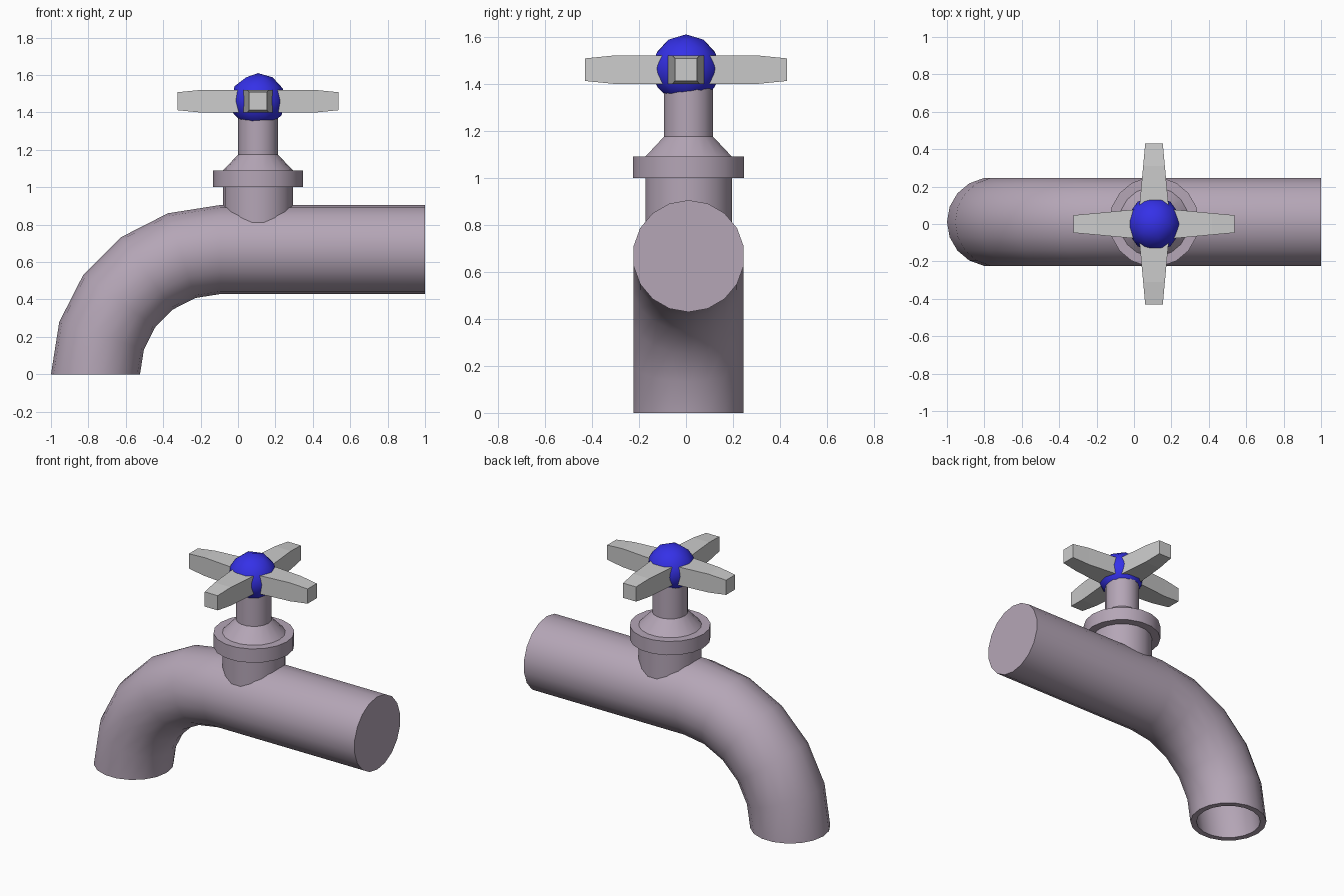
import bpy, bmesh, math
from math import sin, cos, pi

if "Cube" in bpy.data.objects:
    bpy.data.objects.remove(bpy.data.objects["Cube"])

SIDES = 18
CX, CY = 0.107, 0.011        # valve axis x, pipe centre line y


def material(name, rgb):
    m = bpy.data.materials.new(name)
    m.diffuse_color = (*rgb, 1)
    m.use_nodes = True
    m.node_tree.nodes["Principled BSDF"].inputs["Base Color"].default_value = m.diffuse_color
    return m


def finish(bm, name, mat=None, smooth=None):
    bmesh.ops.recalc_face_normals(bm, faces=bm.faces)
    me = bpy.data.meshes.new(name)
    bm.to_mesh(me)
    bm.free()
    ob = bpy.data.objects.new(name, me)
    bpy.context.collection.objects.link(ob)
    if mat:
        me.materials.append(mat)
    if smooth:
        bpy.ops.object.select_all(action='DESELECT')
        ob.select_set(True)
        bpy.context.view_layer.objects.active = ob
        bpy.ops.object.shade_smooth_by_angle(angle=math.radians(smooth))
    return ob


def skin(rings):
    """Closed solid through a list of point rings."""
    bm = bmesh.new()
    loops = [[bm.verts.new(p) for p in ring] for ring in rings]
    for a, b in zip(loops, loops[1:]):
        for i in range(len(a)):
            j = (i + 1) % len(a)
            bm.faces.new((a[i], a[j], b[j], b[i]))
    bm.faces.new(loops[0][::-1])
    bm.faces.new(loops[-1])
    return bm


metal = material("mauve_metal", (0.46, 0.38, 0.47))
blue = material("blue", (0.035, 0.03, 0.8))


# Spout pipe: straight run, quarter bend, hollow mouth
def pipe_ring(x, a, r):
    R = 0.667
    ring = []
    for k in range(SIDES):
        t = 2 * pi * k / SIDES
        d = R + r * cos(t)
        ring.append((x - d * sin(a), CY + r * sin(t), d * cos(a)))
    return ring


rings = [pipe_ring(1.0, 0, 0.238)]
rings += [pipe_ring(-0.095, math.radians(18 * i), 0.238) for i in range(6)]
rings += [pipe_ring(-0.095, math.radians(18 * i), 0.2) for i in (5, 4, 3)]
finish(skin(rings), "spout_pipe", metal, 40)

# Valve body: neck, collar, cone and stem turned from one profile
profile = [(0.187, 0.7), (0.187, 1.0), (0.24, 1.0), (0.24, 1.09),
           (0.187, 1.09), (0.106, 1.175), (0.106, 1.4)]
rings = [[(CX + r * cos(2 * pi * k / SIDES), CY + r * sin(2 * pi * k / SIDES), z)
          for k in range(SIDES)] for r, z in profile]
finish(skin(rings), "valve_body", metal, 35)

# Handle hub ball
bm = bmesh.new()
bmesh.ops.create_icosphere(bm, subdivisions=2, radius=0.148)
bmesh.ops.translate(bm, verts=bm.verts, vec=(CX, 0, 1.462))
finish(bm, "handle_hub", blue, 60)

# Four tapered handle arms: (distance, half width, half height)
sections = [(0.0, 0.087, 0.06), (0.31, 0.058, 0.06), (0.43, 0.047, 0.048)]
for n in range(4):
    c, s = round(cos(n * pi / 2)), round(sin(n * pi / 2))
    rings = [[(CX + d * c - u * w * s, d * s + u * w * c, 1.46 + v * h)
              for u, v in ((-1, -1), (1, -1), (1, 1), (-1, 1))]
             for d, w, h in sections]
    finish(skin(rings), f"handle_arm_{n + 1}")
